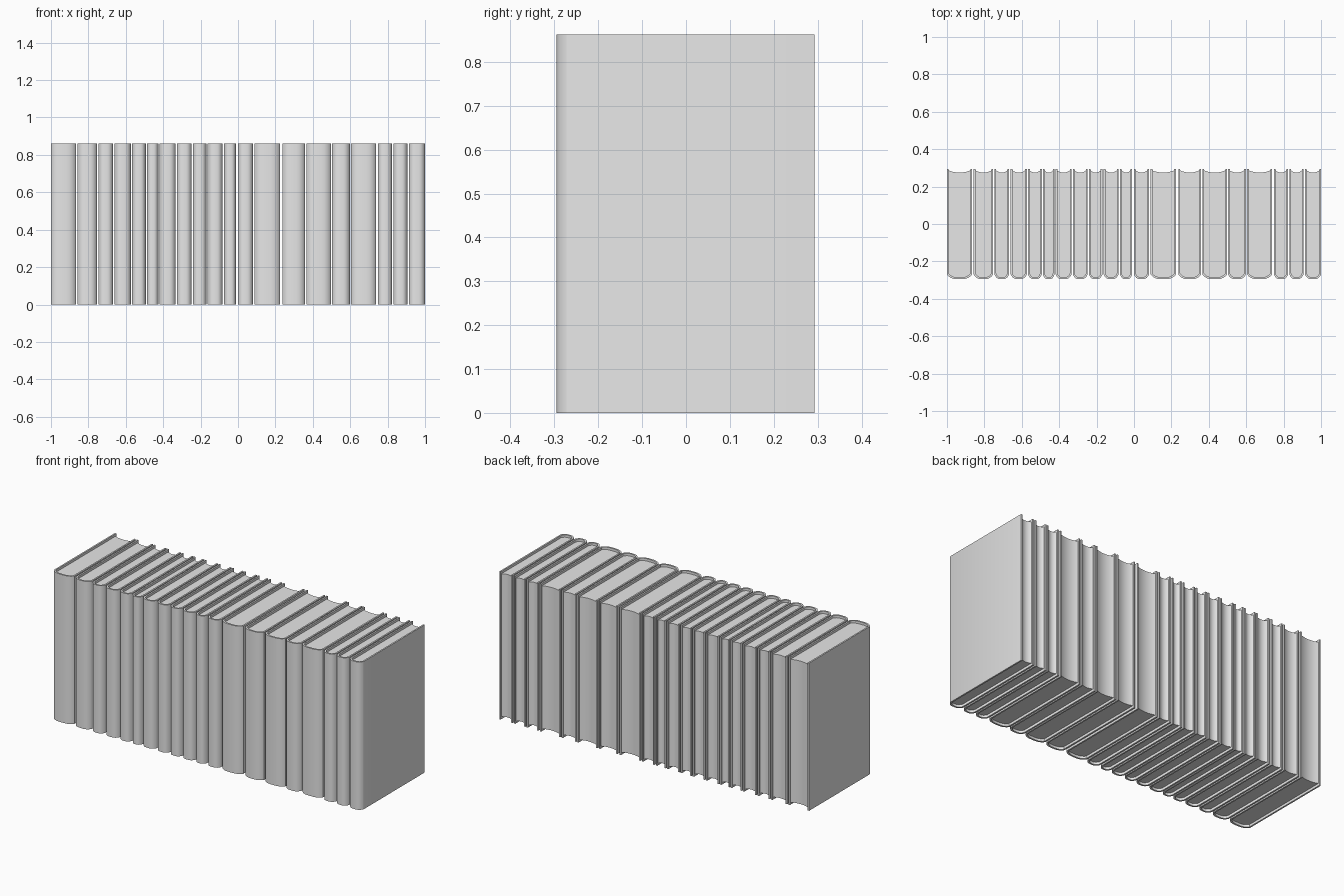
import bpy
import bmesh

if "Cube" in bpy.data.objects:
    bpy.data.objects.remove(bpy.data.objects["Cube"])

HEIGHT = 0.862
BACK = 0.293        # fore-edge of the cover boards
SHOULDER = -0.270   # where the spine starts to round
BULGE = 0.025       # how far the spine bows out
BOARD = 0.009       # cover thickness
INSET = 0.014       # pages sit below the cover rim
STEPS = 12

grey = bpy.data.materials.new("plain grey")
grey.diffuse_color = (0.8, 0.8, 0.8, 1)
grey.use_nodes = True
grey.node_tree.nodes["Principled BSDF"].inputs["Base Color"].default_value = grey.diffuse_color

# Left and right edge of each book along the row
BOOKS = [(-1.0, -.866), (-.857, -.754), (-.746, -.668), (-.659, -.573),
         (-.566, -.493), (-.487, -.425), (-.419, -.334), (-.327, -.248),
         (-.241, -.169), (-.162, -.083), (-.075, -.010), (.000, .080),
         (.089, .224), (.238, .358), (.366, .497), (.503, .598),
         (.605, .738), (.748, .824), (.831, .906), (.914, 1.0)]


def spine(x0, x1, shoulder, bulge):
    """Rounded spine outline from the left board to the right board."""
    mid, half = (x0 + x1) / 2, (x1 - x0) / 2
    pts = []
    for i in range(STEPS + 1):
        u = 2 * i / STEPS - 1
        t = u * (1.5 - 0.5 * u * u)      # denser towards the corners
        pts.append((mid + half * t, shoulder - bulge * (1 - abs(t) ** 3.5)))
    return pts


def extrude_profile(name, pts, z0, z1):
    bm = bmesh.new()
    face = bm.faces.new([bm.verts.new((x, y, z0)) for x, y in pts])
    out = bmesh.ops.extrude_face_region(bm, geom=[face])
    top = [v for v in out["geom"] if isinstance(v, bmesh.types.BMVert)]
    bmesh.ops.translate(bm, verts=top, vec=(0, 0, z1 - z0))
    bmesh.ops.recalc_face_normals(bm, faces=bm.faces)
    # Cleanly split the curved end caps
    caps = [f for f in bm.faces if len(f.verts) > 4]
    bmesh.ops.triangulate(bm, faces=caps)
    mesh = bpy.data.meshes.new(name)
    bm.to_mesh(mesh)
    bm.free()
    mesh.materials.append(grey)
    ob = bpy.data.objects.new(name, mesh)
    bpy.context.collection.objects.link(ob)
    ob.select_set(True)
    bpy.context.view_layer.objects.active = ob


for n, (x0, x1) in enumerate(BOOKS, 1):
    a, b = x0 + BOARD, x1 - BOARD
    inner = spine(a, b, SHOULDER + 0.006, BULGE - 0.004)

    # Cover: two boards joined by the rounded spine
    outer = spine(x0, x1, SHOULDER, BULGE)
    cover = [(x0, BACK)] + outer + [(x1, BACK), (b, BACK)] + inner[::-1] + [(a, BACK)]
    extrude_profile(f"book_cover_{n:02d}", cover, 0, HEIGHT)

    # Page block with a hollowed fore-edge
    fore = []
    for i in range(STEPS + 1):
        t = 1 - 2 * i / STEPS
        fore.append(((a + b) / 2 + (b - a) / 2 * t, 0.286 - 0.011 * (1 - t * t)))
    extrude_profile(f"book_pages_{n:02d}", inner + fore, INSET, HEIGHT - INSET)

# Smooth curves, crisp rims
bpy.ops.object.shade_smooth_by_angle(angle=0.6)
